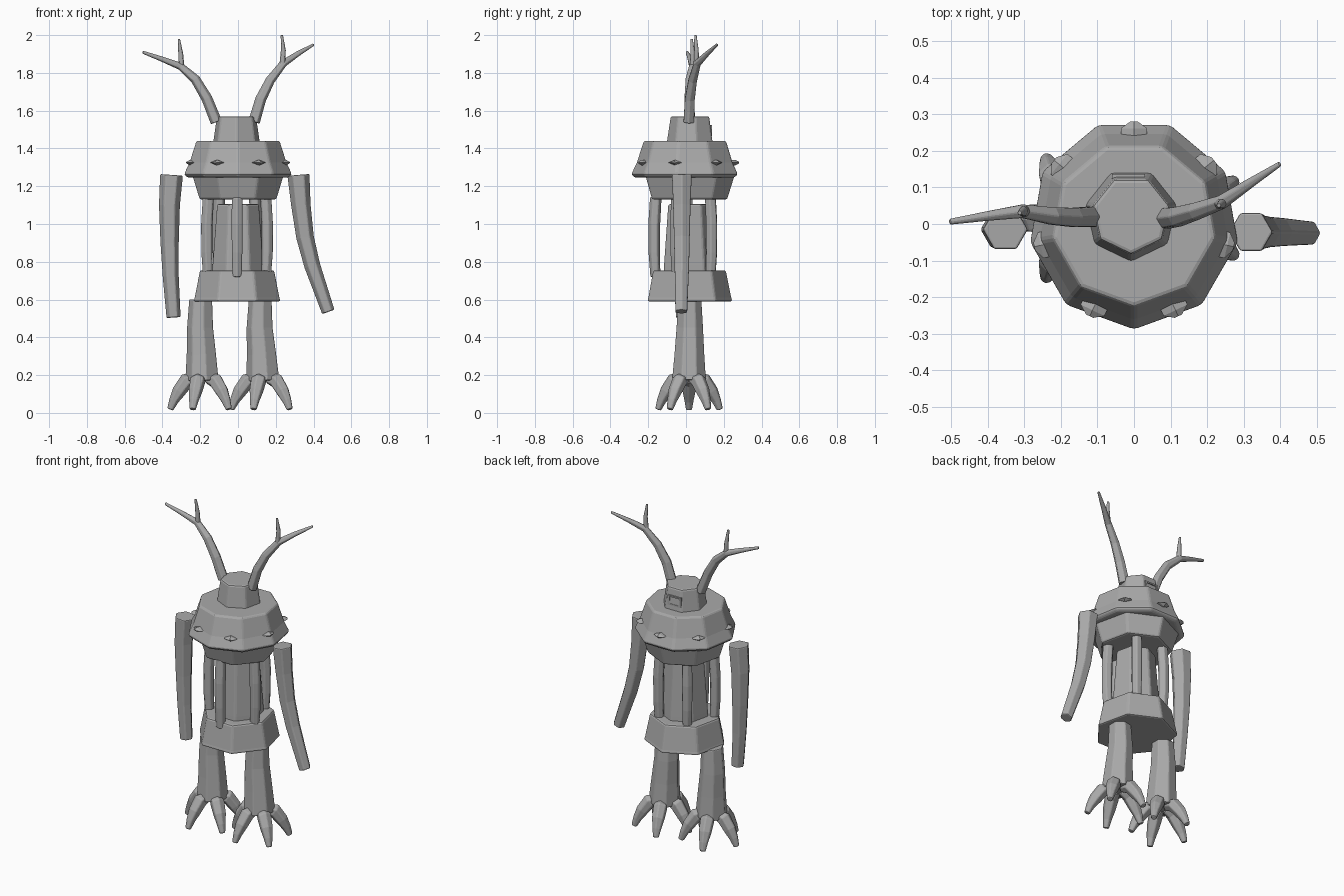
import bpy, bmesh
from math import sin, cos, radians
from mathutils import Vector

cube = bpy.data.objects.get("Cube")
if cube:
    bpy.data.objects.remove(cube)

grey = bpy.data.materials.new("plain grey")
grey.use_nodes = True
grey.diffuse_color = (0.4, 0.4, 0.4, 1)
grey.node_tree.nodes["Principled BSDF"].inputs["Base Color"].default_value = (0.4, 0.4, 0.4, 1)


def skin(name, rings, bevel):
    """Join a stack of point rings into a closed, softly bevelled solid."""
    bm = bmesh.new()
    loops = [[bm.verts.new(p) for p in ring] for ring in rings]
    n = len(loops[0])
    for low, high in zip(loops, loops[1:]):
        for i in range(n):
            j = (i + 1) % n
            bm.faces.new((low[i], low[j], high[j], high[i]))
    bm.faces.new(loops[0][::-1])
    bm.faces.new(loops[-1])
    bmesh.ops.recalc_face_normals(bm, faces=bm.faces)
    mesh = bpy.data.meshes.new(name)
    bm.to_mesh(mesh)
    bm.free()
    mesh.materials.append(grey)
    obj = bpy.data.objects.new(name, mesh)
    bpy.context.collection.objects.link(obj)
    if bevel:
        mod = obj.modifiers.new("soft edges", "BEVEL")
        mod.width = bevel
        mod.segments = 2
        mod.limit_method = "ANGLE"
        mod.angle_limit = radians(25)
    return obj


def turned(name, profile, sides, start, center=(0, 0), bevel=0.01):
    """Faceted solid about a vertical axis; profile holds (radius, z)."""
    angles = [radians(start + 360 * i / sides) for i in range(sides)]
    rings = [[(center[0] + r * cos(a), center[1] + r * sin(a), z) for a in angles]
             for r, z in profile]
    return skin(name, rings, bevel)


def limb(name, path, sides=6, ref=(0, 1, 0), bevel=0.006):
    """Segmented tube along (x, y, z, radius) points."""
    pts = [Vector(p[:3]) for p in path]
    rings = []
    for i, p in enumerate(pts):
        tangent = (pts[min(i + 1, len(pts) - 1)] - pts[max(i - 1, 0)]).normalized()
        u = Vector(ref).cross(tangent).normalized()
        v = tangent.cross(u)
        r = path[i][3]
        rings.append([p + r * (cos(a) * u + sin(a) * v)
                      for a in (radians(360 * k / sides) for k in range(sides))])
    return skin(name, rings, bevel)


# Head, its underside and the cap
turned("head", [(0.27, 1.245), (0.292, 1.262), (0.262, 1.325), (0.225, 1.44)], 9, -90)
turned("head_underside", [(0.21, 1.13), (0.25, 1.26)], 7, 90, (0, 0.01))
turned("cap", [(0.13, 1.42), (0.108, 1.57)], 7, -90, (-0.008, 0.025))

# Small framed window on the back of the cap
window = [(-0.06, 1.465), (0.03, 1.465), (0.03, 1.525), (-0.06, 1.525)]
mx, mz = -0.015, 1.495
frame = [[(x, 0.1, z) for x, z in window], [(x, 0.137, z) for x, z in window],
         [(mx + (x - mx) * 0.75, 0.137, mz + (z - mz) * 0.7) for x, z in window],
         [(mx + (x - mx) * 0.75, 0.13, mz + (z - mz) * 0.7) for x, z in window]]
skin("cap_window", frame, 0)

# Diamond eyes around the head
for k in range(7):
    a = radians(90 + 360 * k / 7)
    out, side = Vector((cos(a), sin(a), 0)), Vector((-sin(a), cos(a), 0))
    up = Vector((0, 0, 1))
    rings = []
    for reach, size in ((0.235, 1), (0.262, 1), (0.28, 0.3)):
        c = out * reach + up * 1.325
        rings.append([c + side * 0.036 * size, c + up * 0.014 * size,
                      c - side * 0.036 * size, c - up * 0.014 * size])
    skin(f"eye_{k + 1}", rings, 0)

# Antlers, each with an upright prong
limb("right_antler", [(-0.115, 0.02, 1.54, 0.032), (-0.165, 0.018, 1.665, 0.03),
                      (-0.225, 0.022, 1.765, 0.027), (-0.305, 0.035, 1.835, 0.021),
                      (-0.4, 0.022, 1.872, 0.015), (-0.505, 0.006, 1.91, 0.009)])
limb("right_antler_prong", [(-0.3, 0.035, 1.83, 0.017), (-0.303, 0.035, 1.9, 0.014),
                            (-0.313, 0.03, 1.98, 0.007)])
limb("left_antler", [(0.085, 0.015, 1.54, 0.032), (0.12, 0.02, 1.66, 0.03),
                     (0.17, 0.035, 1.76, 0.026), (0.24, 0.06, 1.85, 0.021),
                     (0.315, 0.11, 1.9, 0.015), (0.4, 0.165, 1.95, 0.008)])
limb("left_antler_prong", [(0.235, 0.055, 1.84, 0.017), (0.24, 0.055, 1.92, 0.014),
                           (0.232, 0.05, 2.0, 0.007)])

# Torso core, ring of posts and skirt
turned("torso_core", [(0.145, 0.7), (0.14, 0.78), (0.115, 1.105)], 7, 90, (0, 0.01))
for k in range(5):
    a = radians(-90 + 72 * k)
    x, y = cos(a), sin(a)
    limb(f"post_{k + 1}", [(x * d - 0.005, y * d, z, r) for d, z, r in (
        (0.162, 0.72, 0.028), (0.168, 0.85, 0.032), (0.168, 1.0, 0.033), (0.16, 1.14, 0.032))],
        ref=(-y, x, 0))
turned("skirt", [(0.238, 0.59), (0.232, 0.61), (0.203, 0.755)], 7, 90, (-0.005, 0.01))

# Arms hanging free of the body
limb("right_arm", [(-0.352, -0.015, 1.26, 0.062), (-0.363, -0.015, 1.1, 0.057),
                   (-0.362, -0.015, 0.9, 0.05), (-0.356, -0.018, 0.72, 0.044),
                   (-0.341, -0.02, 0.505, 0.039)])
limb("left_arm", [(0.32, -0.022, 1.26, 0.06), (0.333, -0.022, 1.1, 0.053),
                  (0.355, -0.022, 0.93, 0.048), (0.393, -0.022, 0.78, 0.044),
                  (0.478, -0.025, 0.535, 0.036)])

# Legs, each with five spread toes
for side, top, foot in (("right", -0.195, -0.187), ("left", 0.12, 0.135)):
    limb(f"{side}_leg", [(top, 0.02, 0.6, 0.064), (top - 0.003, 0.02, 0.45, 0.073),
                         ((top + foot) / 2, 0.018, 0.31, 0.082), (foot, 0.016, 0.17, 0.093)], 7)
    for k in range(5):
        a = radians(36 + 72 * k)
        x, y = cos(a), sin(a)
        limb(f"{side}_toe_{k + 1}", [(foot + x * d, 0.016 + y * d, z, r) for d, z, r in (
            (0.03, 0.185, 0.03), (0.085, 0.17, 0.043), (0.125, 0.115, 0.038),
            (0.153, 0.065, 0.027), (0.172, 0.018, 0.018))], ref=(-y, x, 0))
